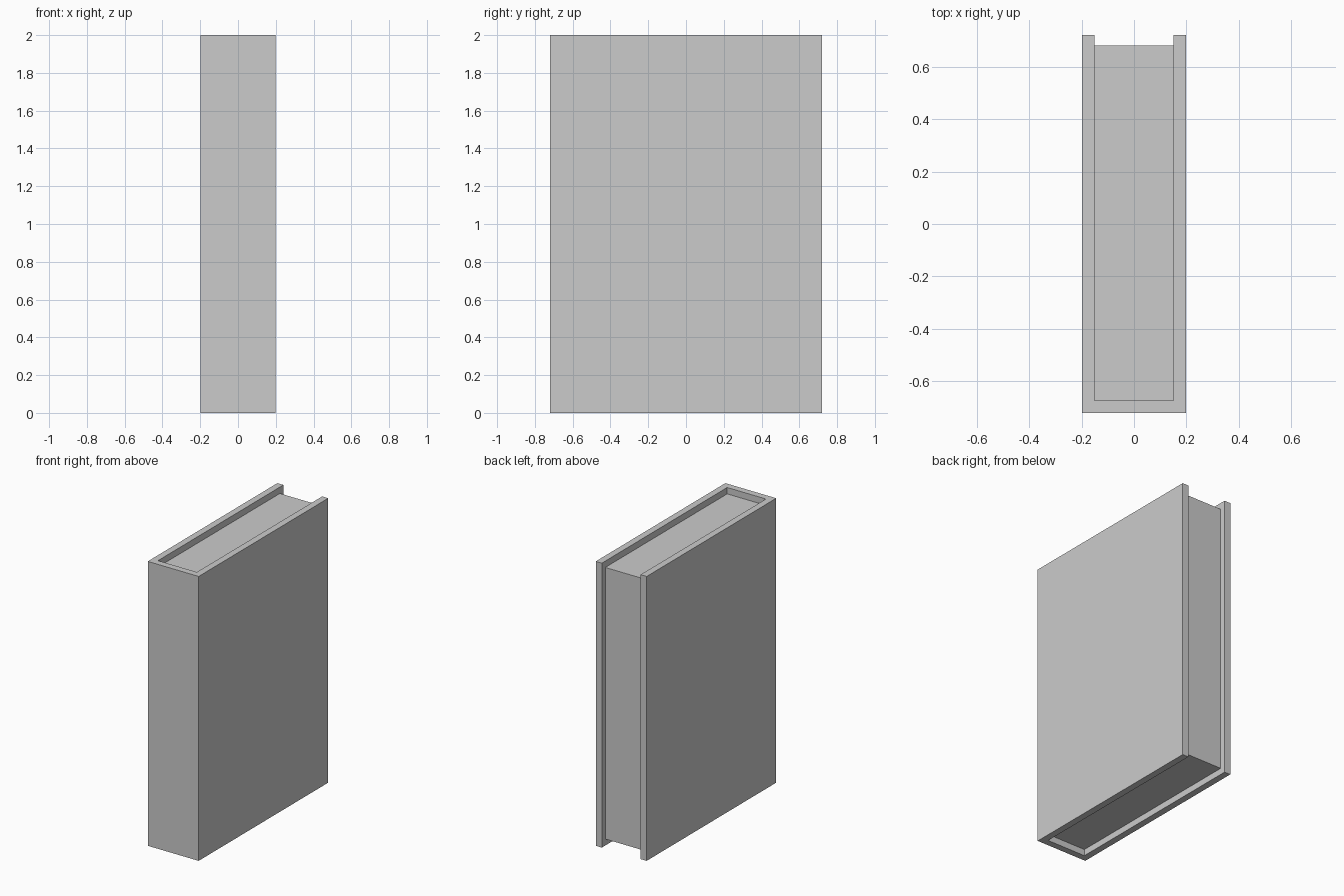
import bpy, bmesh

if "Cube" in bpy.data.objects:
    bpy.data.objects.remove(bpy.data.objects["Cube"])

W, D, H = 0.198, 0.72, 2.0           # half width, half depth, height
IN_X, SPINE_Y, PAGE_Y = 0.151, -0.673, 0.681
RECESS = 0.045


def extrude_profile(name, points, z0, z1):
    """Closed outline in the XY plane, raised from z0 to z1."""
    bm = bmesh.new()
    face = bm.faces.new([bm.verts.new((x, y, z0)) for x, y in points])
    top = bmesh.ops.extrude_face_region(bm, geom=[face])["geom"]
    verts = [g for g in top if isinstance(g, bmesh.types.BMVert)]
    bmesh.ops.translate(bm, verts=verts, vec=(0, 0, z1 - z0))
    bmesh.ops.recalc_face_normals(bm, faces=bm.faces)
    mesh = bpy.data.meshes.new(name)
    bm.to_mesh(mesh)
    bm.free()
    obj = bpy.data.objects.new(name, mesh)
    bpy.context.collection.objects.link(obj)
    return obj


# Cover: two boards joined by the spine
extrude_profile("book_cover", [
    (-W, -D), (W, -D), (W, D), (IN_X, D),
    (IN_X, SPINE_Y), (-IN_X, SPINE_Y), (-IN_X, D), (-W, D)], 0, H)

# Page block, recessed at the top, bottom and open edge
extrude_profile("page_block", [
    (-IN_X, SPINE_Y), (IN_X, SPINE_Y), (IN_X, PAGE_Y), (-IN_X, PAGE_Y)],
    RECESS, H - RECESS)
